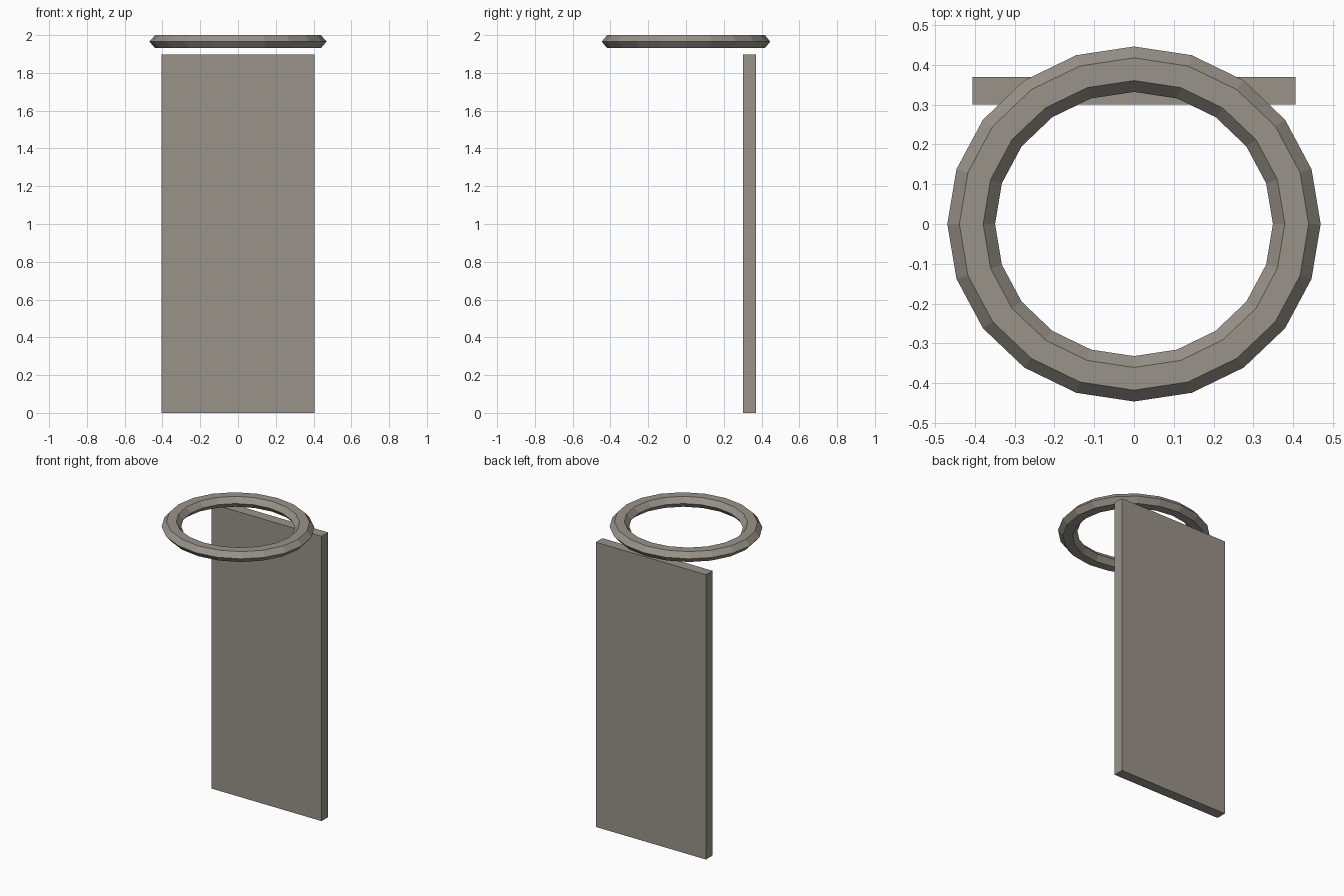
import bpy

if "Cube" in bpy.data.objects:
    bpy.data.objects.remove(bpy.data.objects["Cube"])

# Warm dark grey for both parts
stone = bpy.data.materials.new("warm_grey")
stone.diffuse_color = (0.32, 0.293, 0.25, 1)
stone.use_nodes = True
stone.node_tree.nodes["Principled BSDF"].inputs["Base Color"].default_value = stone.diffuse_color

# Upright flat panel at the back
bpy.ops.mesh.primitive_cube_add(size=1, location=(0, 0.335, 0.949))
panel = bpy.context.object
panel.name = "back_panel"
panel.scale = (0.812, 0.069, 1.898)

# Flattened hexagonal-section ring hovering above the panel
bpy.ops.mesh.primitive_torus_add(major_segments=20, minor_segments=6,
                                 major_radius=0.409, minor_radius=0.06,
                                 location=(0, 0, 1.9655))
ring = bpy.context.object
ring.name = "top_ring"
ring.scale = (1, 0.951, 0.664)

for obj in (panel, ring):
    obj.data.shade_flat()
    obj.data.materials.append(stone)
